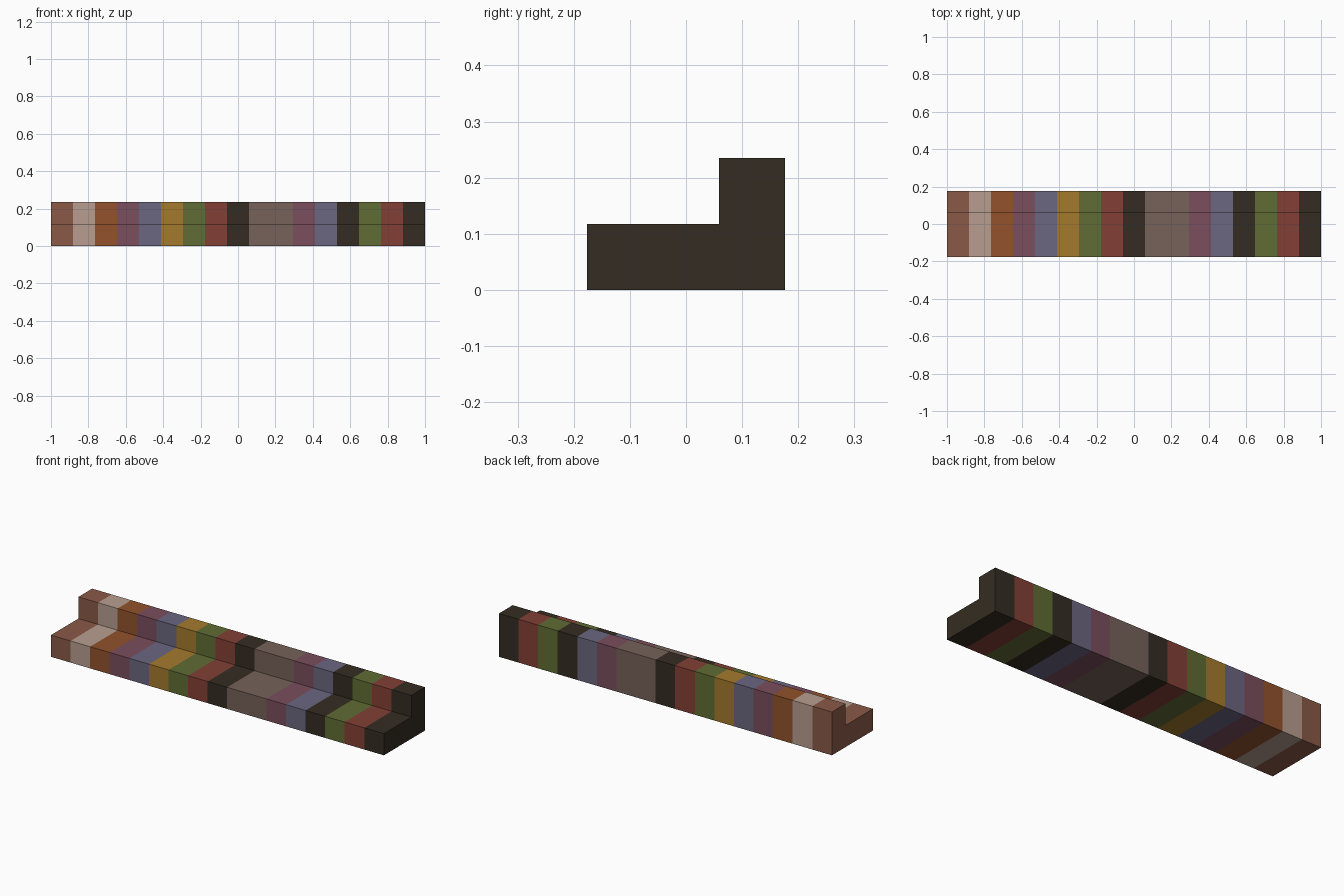
import bpy, bmesh

cube = bpy.data.objects.get("Cube")
if cube:
    bpy.data.objects.remove(cube, do_unlink=True)

COUNT = 17
UNIT = 2 / COUNT

# Palette as display values, converted to linear
PALETTE = {
    "clay_brown": "8A5A48", "pale_beige": "B89E90", "burnt_orange": "92522C",
    "mauve": "7A4E5C", "slate_violet": "6B6680", "ochre": "A47A2C",
    "moss_green": "606C34", "brick_red": "824036", "dark_umber": "342C22",
    "taupe": "76625A",
}


def linear(code):
    vals = [int(code[i:i + 2], 16) / 255 for i in (0, 2, 4)]
    return [v / 12.92 if v <= 0.04045 else ((v + 0.055) / 1.055) ** 2.4
            for v in vals] + [1.0]


materials = {}
for name, code in PALETTE.items():
    mat = bpy.data.materials.new(name)
    mat.use_nodes = True
    mat.diffuse_color = linear(code)
    bsdf = next(n for n in mat.node_tree.nodes if n.type == "BSDF_PRINCIPLED")
    bsdf.inputs["Base Color"].default_value = linear(code)
    materials[name] = mat

# Stepped cross-section in units of one block (y, z)
PROFILE = [(-1.5, 0), (1.5, 0), (1.5, 2), (0.5, 2), (0.5, 1), (-1.5, 1)]


def stepped_run(name, first, colours):
    """Sweep the stepped profile along x, one colour per block."""
    bm = bmesh.new()
    mesh = bpy.data.meshes.new(name)
    slots = list(dict.fromkeys(colours))
    for colour in slots:
        mesh.materials.append(materials[colour])
    rings = [[bm.verts.new(((first + i) * UNIT - 1, y * UNIT, z * UNIT))
              for y, z in PROFILE] for i in range(len(colours) + 1)]
    for i, colour in enumerate(colours):
        a, b = rings[i], rings[i + 1]
        for j in range(len(PROFILE)):
            k = (j + 1) % len(PROFILE)
            face = bm.faces.new((a[j], a[k], b[k], b[j]))
            face.material_index = slots.index(colour)
    # End caps
    for ring, colour in ((rings[0], colours[0]), (rings[-1], colours[-1])):
        bm.faces.new(ring).material_index = slots.index(colour)
    bmesh.ops.recalc_face_normals(bm, faces=bm.faces)
    bm.to_mesh(mesh)
    bm.free()
    obj = bpy.data.objects.new(name, mesh)
    bpy.context.collection.objects.link(obj)


# Long run of steps, then the short run at the left end
LONG = ["clay_brown", "pale_beige", "burnt_orange", "mauve", "slate_violet",
        "ochre", "moss_green", "brick_red", "dark_umber", "taupe", "taupe",
        "mauve", "slate_violet", "dark_umber"]
SHORT = ["moss_green", "brick_red", "dark_umber"]
stepped_run("long_step_run", 0, LONG)
stepped_run("short_step_run", len(LONG), SHORT)
